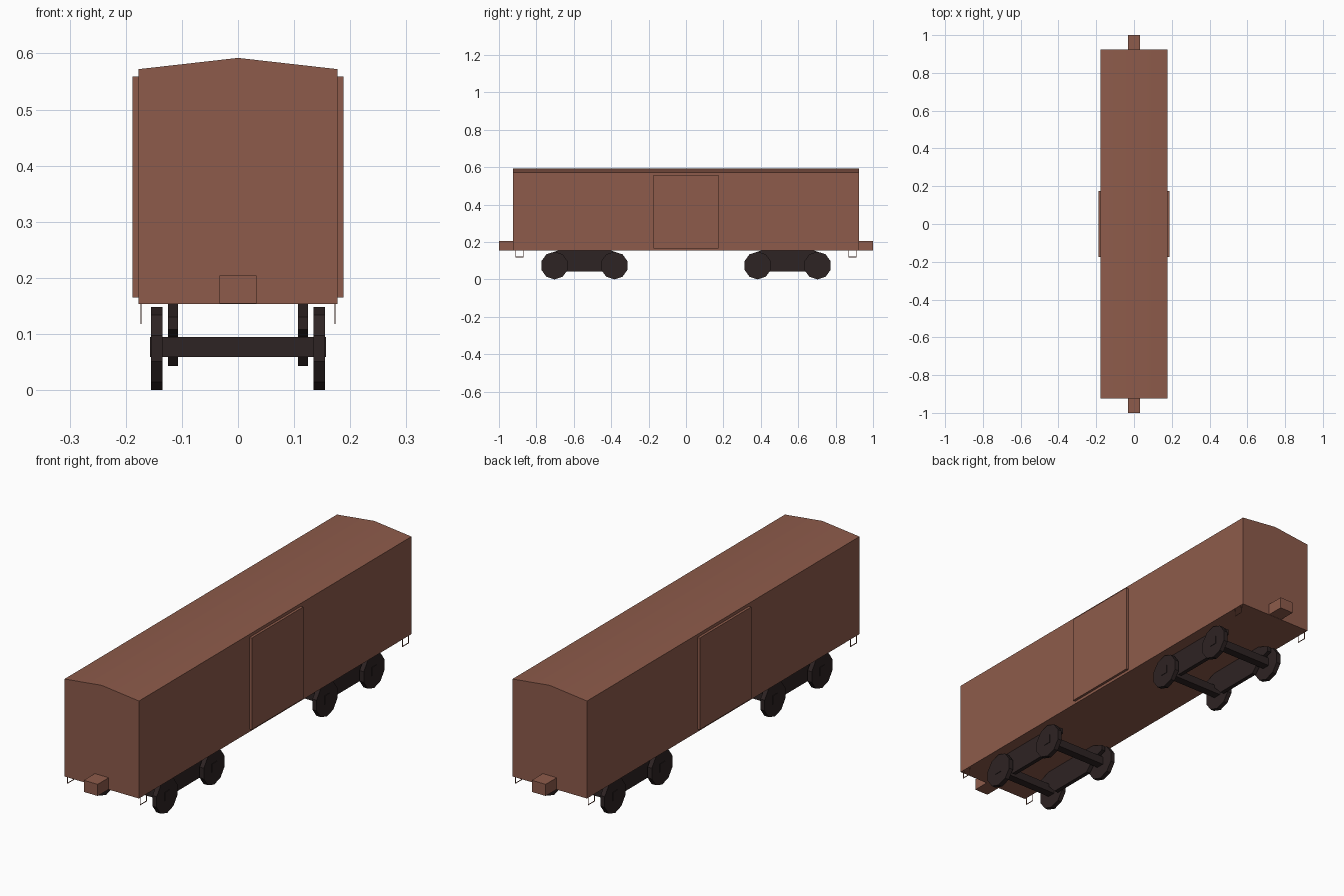
import bpy, math
from mathutils import Matrix

if "Cube" in bpy.data.objects:
    bpy.data.objects.remove(bpy.data.objects["Cube"])


def material(name, rgb):
    m = bpy.data.materials.new(name)
    m.diffuse_color = (*rgb, 1)
    m.use_nodes = True
    m.node_tree.nodes["Principled BSDF"].inputs["Base Color"].default_value = m.diffuse_color
    return m


BROWN = material("red_brown", (0.27, 0.105, 0.07))
DARK = material("dark_iron", (0.027, 0.017, 0.017))


def make(name, verts, faces, mat):
    me = bpy.data.meshes.new(name)
    me.from_pydata(verts, [], faces)
    me.materials.append(mat)
    ob = bpy.data.objects.new(name, me)
    bpy.context.collection.objects.link(ob)
    return ob


def prism(name, profile, a, b, axis, mat):
    """Extrude a 2D profile along x (profile is y,z) or y (profile is x,z)."""
    n = len(profile)
    put = (lambda p, t: (t, p[0], p[1])) if axis == "x" else (lambda p, t: (p[0], t, p[1]))
    verts = [put(p, a) for p in profile] + [put(p, b) for p in profile]
    faces = [tuple(range(n))[::-1], tuple(range(n, 2 * n))]
    faces += [(i, (i + 1) % n, n + (i + 1) % n, n + i) for i in range(n)]
    if axis == "y":
        faces = [f[::-1] for f in faces]
    return make(name, verts, faces, mat)


def box(name, x0, x1, y0, y1, z0, z1, mat):
    return prism(name, [(y0, z0), (y1, z0), (y1, z1), (y0, z1)], x0, x1, "x", mat)


# Car body with low gabled roof
body = prism("body", [(-0.177, 0.153), (0.177, 0.153), (0.177, 0.572), (0, 0.592), (-0.177, 0.572)],
             -0.925, 0.925, "y", BROWN)
bpy.context.view_layer.objects.active = body
body.select_set(True)
bpy.ops.object.shade_smooth_by_angle(angle=math.radians(30))

# Sliding doors
for s in (-1, 1):
    x0, x1 = sorted((s * 0.17, s * 0.188))
    box("side_door", x0, x1, -0.175, 0.175, 0.165, 0.559, BROWN)

# Couplers and wire corner steps
for e in (-1, 1):
    y0, y1 = sorted((e * 0.91, e * 1.0))
    box("coupler", -0.033, 0.033, y0, y1, 0.154, 0.204, BROWN)
    for s in (-1, 1):
        x0, x1 = s * 0.173 - 0.001, s * 0.173 + 0.001
        ya, yb = sorted((e * 0.912, e * 0.868))
        t = 0.003
        box("step_rung", x0, x1, ya, yb, 0.118, 0.118 + t, BROWN)
        box("step_leg", x0, x1, ya, ya + t, 0.118 + t, 0.154, BROWN)
        box("step_leg", x0, x1, yb - t, yb, 0.118 + t, 0.154, BROWN)

# Ten-sided wheel outline and bogie side frame outline
R = 0.074
wheel = [(R * math.cos(math.radians(18 + 36 * i)), R + R * math.sin(math.radians(18 + 36 * i))) for i in range(10)]
half = [(0.105, 0.043), (0.145, 0.085), (0.205, 0.108), (0.205, 0.13), (0.145, 0.153)]
frame = half + [(-y, z) for y, z in reversed(half)]

# Bogies
for c in (-0.543, 0.543):
    for s in (-1, 1):
        x0, x1 = sorted((s * 0.107, s * 0.125))
        prism("bogie_frame", [(c + y, z) for y, z in frame], x0, x1, "x", DARK)
    for d in (-0.16, 0.16):
        y = c + d
        box("axle", -0.157, 0.157, y - 0.018, y + 0.018, 0.059, 0.095, DARK)
        for s in (-1, 1):
            x0, x1 = sorted((s * 0.135, s * 0.155))
            prism("wheel", [(y + p, z) for p, z in wheel], x0, x1, "x", DARK)
